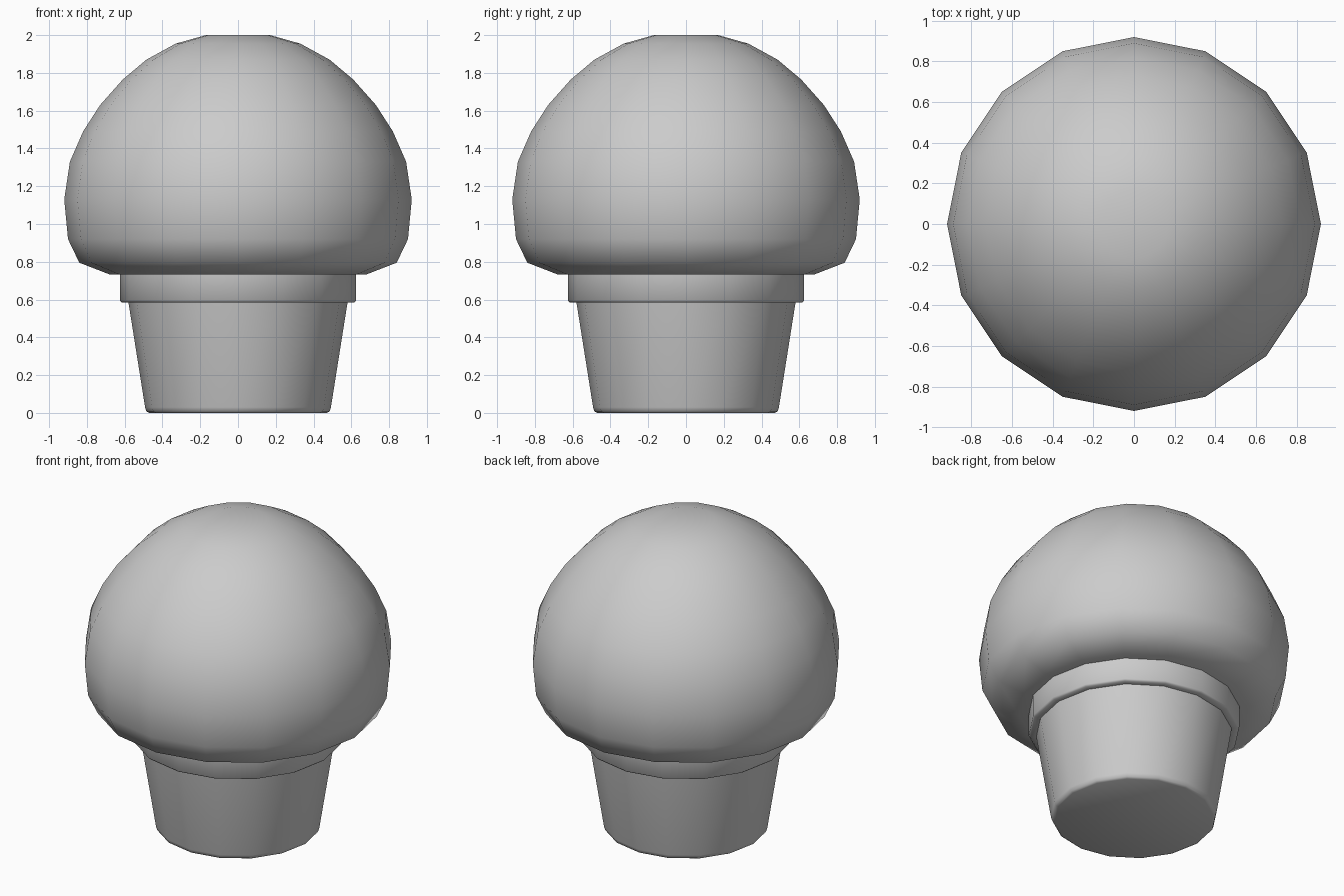
import bpy, bmesh, math

if "Cube" in bpy.data.objects:
    bpy.data.objects.remove(bpy.data.objects["Cube"])

SIDES = 16


def lathe(name, profile, angle):
    """Revolve (radius, z) points around z; flat caps close both ends."""
    bm = bmesh.new()
    rings = []
    for r, z in profile:
        rings.append([bm.verts.new((r * math.cos(2 * math.pi * i / SIDES),
                                    r * math.sin(2 * math.pi * i / SIDES), z))
                      for i in range(SIDES)])
    for a, b in zip(rings, rings[1:]):
        for i in range(SIDES):
            j = (i + 1) % SIDES
            bm.faces.new((a[i], a[j], b[j], b[i]))
    bm.faces.new(rings[0][::-1])
    bm.faces.new(rings[-1])
    mesh = bpy.data.meshes.new(name)
    bm.to_mesh(mesh)
    bm.free()
    obj = bpy.data.objects.new(name, mesh)
    bpy.context.collection.objects.link(obj)
    bpy.ops.object.select_all(action='DESELECT')
    obj.select_set(True)
    bpy.context.view_layer.objects.active = obj
    bpy.ops.object.shade_smooth_by_angle(angle=math.radians(angle))
    return obj


# Tapered pot with softened foot and a rim band
lathe("pot", [(0.47, 0), (0.485, 0.008), (0.492, 0.03), (0.58, 0.585),
              (0.615, 0.585), (0.625, 0.595), (0.625, 0.75)], 50)

# Rounded foliage dome
lathe("foliage", [(0.45, 0.745), (0.68, 0.733), (0.84, 0.795), (0.90, 0.92),
                  (0.92, 1.13), (0.89, 1.33), (0.82, 1.49), (0.73, 1.63),
                  (0.61, 1.765), (0.485, 1.87), (0.33, 1.955), (0.17, 2.0)], 80)
